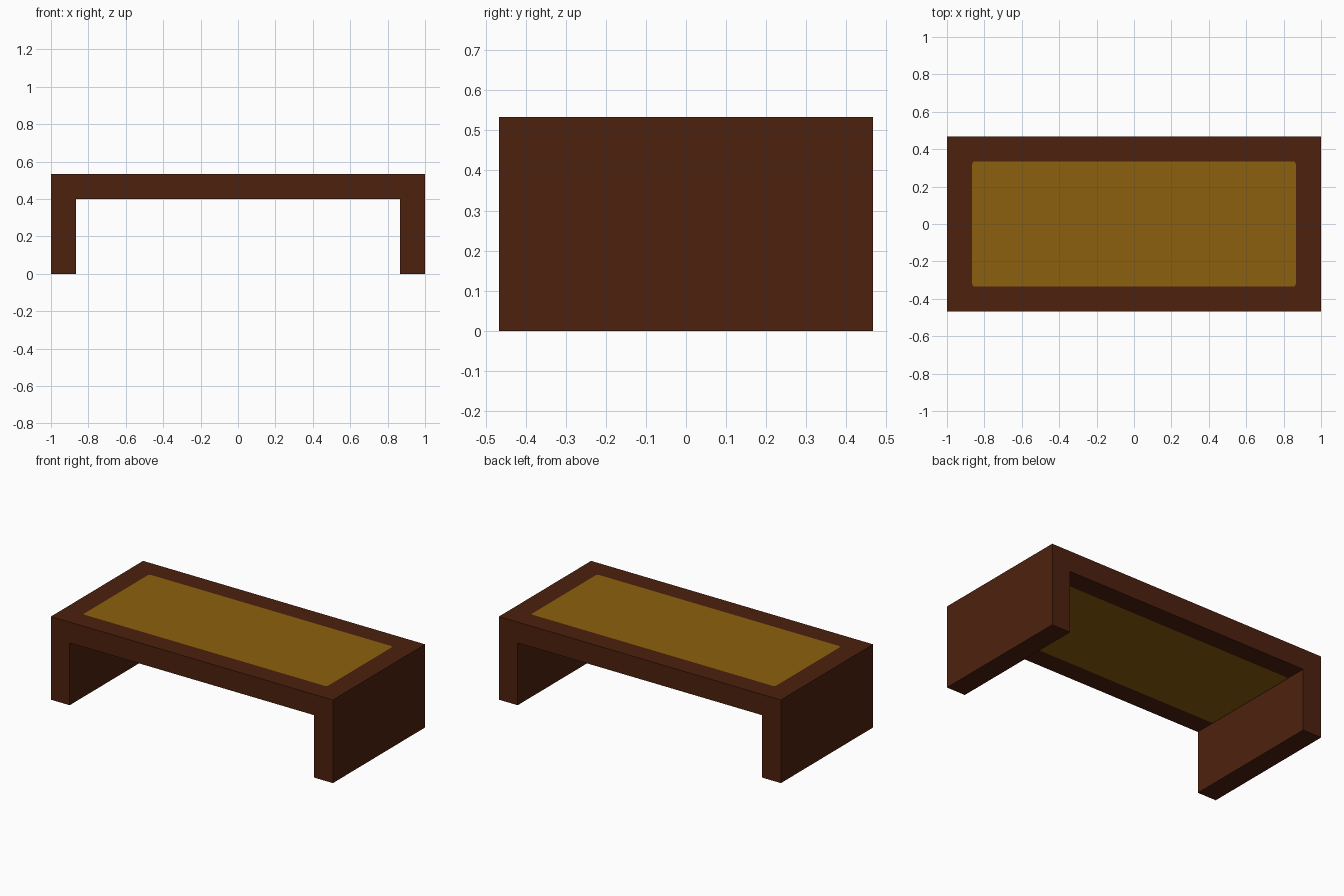
import bpy, bmesh, math

if "Cube" in bpy.data.objects:
    bpy.data.objects.remove(bpy.data.objects["Cube"])

HX, HY, H, T = 1.0, 0.467, 0.533, 0.133   # half length, half depth, height, board thickness
PX, PY, R = 0.865, 0.335, 0.015           # inlay half sizes and corner radius


def material(name, color):
    m = bpy.data.materials.new(name)
    m.diffuse_color = (*color, 1)
    m.use_nodes = True
    m.node_tree.nodes["Principled BSDF"].inputs["Base Color"].default_value = m.diffuse_color
    return m


def rounded_rect(z):
    pts = []
    for k, (sx, sy) in enumerate([(1, 1), (-1, 1), (-1, -1), (1, -1)]):
        for j in range(4):
            a = math.radians(90 * k + 30 * j)
            pts.append((sx * (PX - R) + R * math.cos(a), sy * (PY - R) + R * math.sin(a), z))
    return pts


def finish(bm, name, mat):
    bmesh.ops.remove_doubles(bm, verts=bm.verts, dist=1e-5)
    me = bpy.data.meshes.new(name)
    bm.to_mesh(me)
    bm.free()
    me.materials.append(mat)
    ob = bpy.data.objects.new(name, me)
    bpy.context.collection.objects.link(ob)


wood = material("dark wood", (0.074, 0.0152, 0.0044))
gold = material("golden inlay", (0.258, 0.117, 0.0044))

# Bench frame: U profile swept front to back, top and underside cut out for the inlay
IX, IZ = HX - T, H - T
profile = [(-HX, 0), (-IX, 0), (-IX, IZ), (IX, IZ), (IX, 0), (HX, 0), (HX, H), (-HX, H)]
bm = bmesh.new()
front = [bm.verts.new((x, -HY, z)) for x, z in profile]
back = [bm.verts.new((x, HY, z)) for x, z in profile]
bm.faces.new(front)
bm.faces.new(back[::-1])
for i in range(8):
    j = (i + 1) % 8
    if i not in (2, 6):
        bm.faces.new((front[j], front[i], back[i], back[j]))
for i, z in ((2, IZ), (6, H)):
    outer = [front[i], front[i + 1], back[i + 1], back[i]]
    inner = [bm.verts.new(p) for p in rounded_rect(z)]
    edges = []
    for loop in (outer, inner):
        for a, b in zip(loop, loop[1:] + loop[:1]):
            edges.append(bm.edges.get((a, b)) or bm.edges.new((a, b)))
    bmesh.ops.triangle_fill(bm, edges=edges, use_beauty=True, normal=(0, 0, 1 if i == 6 else -1))
bmesh.ops.recalc_face_normals(bm, faces=bm.faces)
# the open inlay holes make recalculation ambiguous, so force the direction
if next(f for f in bm.faces if f.calc_center_median().z > H - 1e-4).normal.z < 0:
    bmesh.ops.reverse_faces(bm, faces=bm.faces)
finish(bm, "bench_frame", wood)

# Inlay panels, flush with the top and the underside
for name, z in (("top_inlay", H), ("underside_inlay", IZ)):
    bm = bmesh.new()
    pts = rounded_rect(z)
    bm.faces.new([bm.verts.new(p) for p in (pts if z == H else pts[::-1])])
    finish(bm, name, gold)
